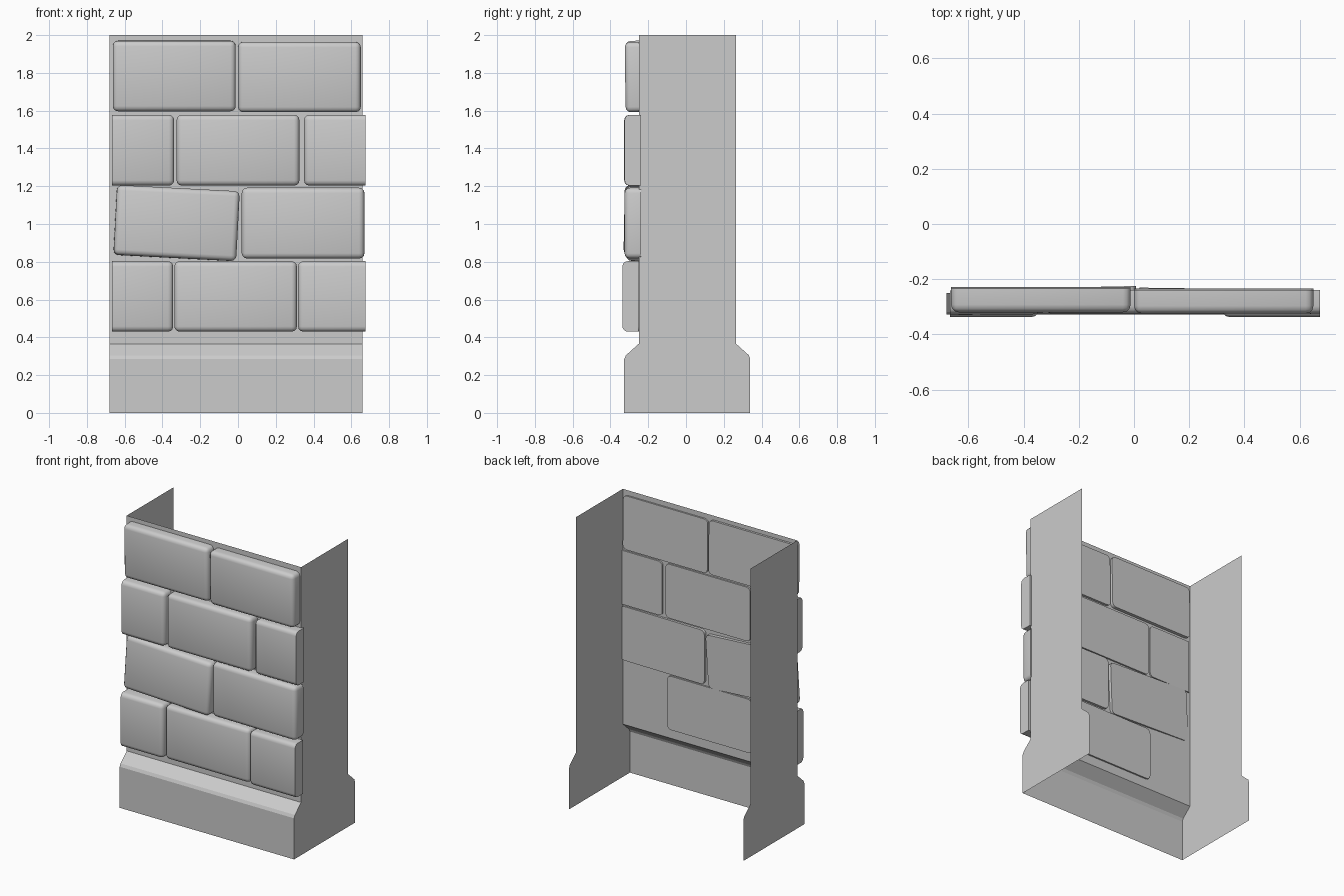
import bpy, bmesh
from math import radians
from mathutils import Matrix

if "Cube" in bpy.data.objects:
    bpy.data.objects.remove(bpy.data.objects["Cube"])

X0, X1 = -0.68, 0.66


def make_object(name, bm):
    bmesh.ops.recalc_face_normals(bm, faces=bm.faces[:])
    mesh = bpy.data.meshes.new(name)
    bm.to_mesh(mesh)
    bm.free()
    ob = bpy.data.objects.new(name, mesh)
    bpy.context.collection.objects.link(ob)
    return ob


def smooth(ob, angle):
    bpy.ops.object.select_all(action='DESELECT')
    ob.select_set(True)
    bpy.context.view_layer.objects.active = ob
    bpy.ops.object.shade_smooth_by_angle(angle=radians(angle))


# Backing shell: front sheet with plinth, two side sheets, open back/top/bottom
front = [(-0.327, 0), (-0.327, 0.285), (-0.318, 0.305), (-0.25, 0.366), (-0.25, 2)]
back = [(0.265, 2), (0.265, 0.366), (0.333, 0.305), (0.34, 0.285), (0.34, 0)]
bm = bmesh.new()
sides = []
for x in (X0, X1):
    ring = [bm.verts.new((x, y, z)) for y, z in front + back]
    bm.faces.new(ring)
    sides.append(ring)
for i in range(len(front) - 1):
    a, b = sides
    bm.faces.new((a[i], b[i], b[i + 1], a[i + 1]))
make_object("wall_shell", bm)


# Bricks: bevelled on the front and sides, square at the back and on cut ends
def brick(name, x0, x1, z0, z1, y_front, cut=0, roll=0, yaw=0, tilt=0):
    w, d, h = x1 - x0, 0.086, z1 - z0
    bm = bmesh.new()
    bmesh.ops.create_cube(bm, size=1)
    bmesh.ops.scale(bm, vec=(w, d, h), verts=bm.verts[:])

    def keep_square(e):
        on_back = all(v.co.y > 0 for v in e.verts)
        on_cut = cut != 0 and all(v.co.x * cut > 0 for v in e.verts)
        return on_back or on_cut

    edges = [e for e in bm.edges if not keep_square(e)]
    bmesh.ops.bevel(bm, geom=edges, offset=0.028, segments=3, profile=0.5,
                    affect='EDGES', clamp_overlap=True)
    m = (Matrix.Translation(((x0 + x1) / 2, y_front + d / 2, (z0 + z1) / 2))
         @ Matrix.Rotation(radians(yaw), 4, 'Z')
         @ Matrix.Rotation(radians(tilt), 4, 'X')
         @ Matrix.Rotation(radians(roll), 4, 'Y'))
    bm.transform(m)
    smooth(make_object(name, bm), 40)


# Top course
brick("brick_top_left", -0.663, -0.012, 1.597, 1.97, -0.317, tilt=1)
brick("brick_top_right", 0.0, 0.65, 1.592, 1.964, -0.322, tilt=0.8)
# Third course with half bricks at the ends
brick("brick_third_left_half", -0.666, -0.338, 1.203, 1.578, -0.327, cut=-1)
brick("brick_third_middle", -0.325, 0.325, 1.203, 1.578, -0.325)
brick("brick_third_right_half", 0.35, 0.674, 1.203, 1.578, -0.325, cut=1)
# Second course with one slipped brick
brick("brick_second_left_tilted", -0.65, 0.0, 0.82, 1.19, -0.321, roll=3, yaw=1.3, tilt=-1)
brick("brick_second_right", 0.02, 0.669, 0.817, 1.192, -0.321, yaw=-0.8)
# Bottom course with half bricks at the ends
brick("brick_bottom_left_half", -0.666, -0.343, 0.43, 0.803, -0.337, cut=-1)
brick("brick_bottom_middle", -0.337, 0.312, 0.43, 0.803, -0.325)
brick("brick_bottom_right_half", 0.318, 0.674, 0.43, 0.803, -0.337, cut=1)
